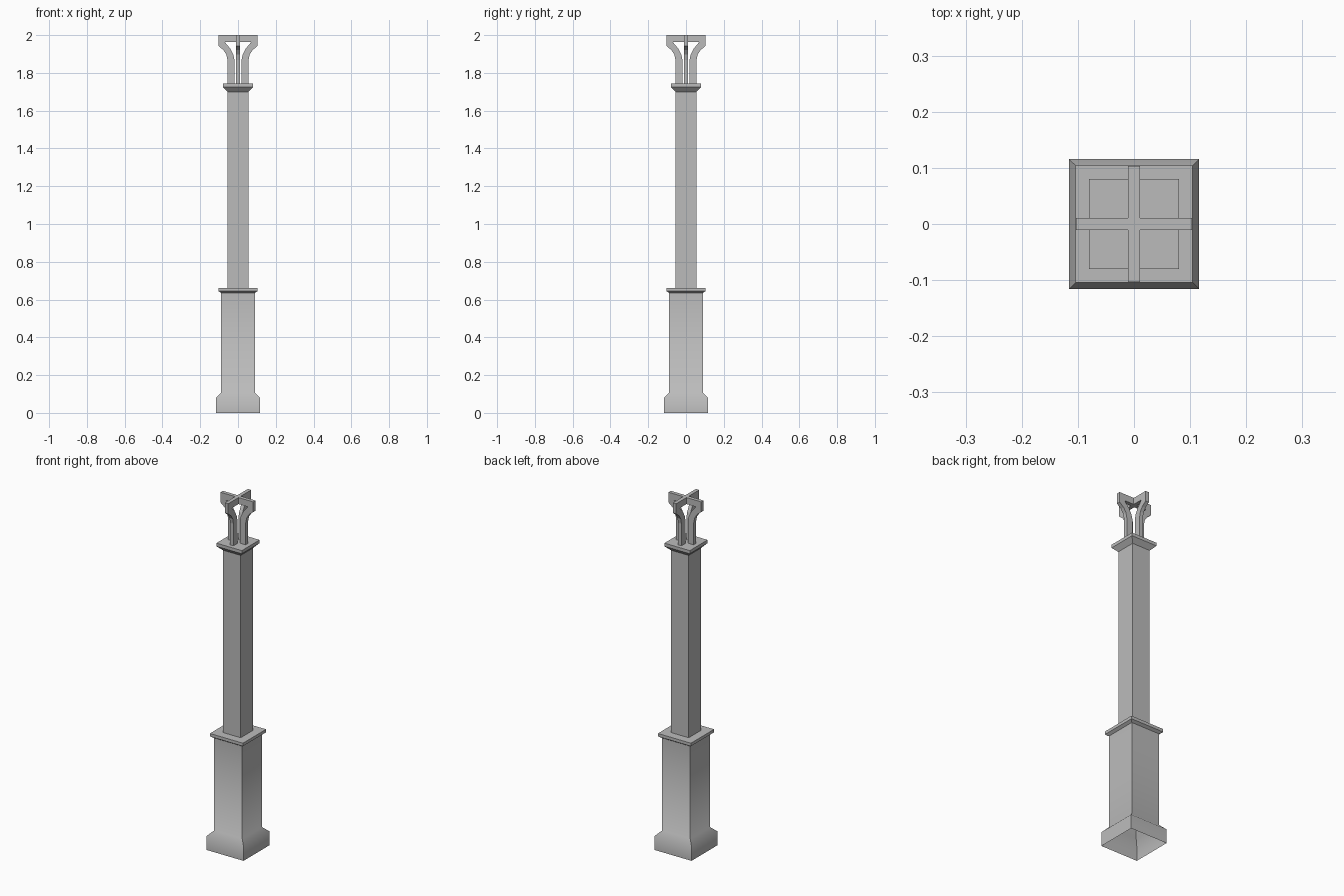
import bpy, bmesh, math
from mathutils import Matrix

if "Cube" in bpy.data.objects:
    bpy.data.objects.remove(bpy.data.objects["Cube"], do_unlink=True)

stone = bpy.data.materials.new("grey_stone")
stone.use_nodes = True
grey = (0.5, 0.5, 0.5, 1)
stone.diffuse_color = grey
stone.node_tree.nodes["Principled BSDF"].inputs["Base Color"].default_value = grey


def finish(name, bm):
    bmesh.ops.recalc_face_normals(bm, faces=bm.faces)
    mesh = bpy.data.meshes.new(name)
    bm.to_mesh(mesh)
    bm.free()
    mesh.materials.append(stone)
    obj = bpy.data.objects.new(name, mesh)
    bpy.context.collection.objects.link(obj)
    return obj


def square_stack(name, profile, top=True):
    """Loft square rings given as (half width, height); open underneath."""
    bm = bmesh.new()
    rings = [[bm.verts.new((sx * w, sy * w, z))
              for sx, sy in ((-1, -1), (1, -1), (1, 1), (-1, 1))]
             for w, z in profile]
    for low, high in zip(rings, rings[1:]):
        for i in range(4):
            j = (i + 1) % 4
            bm.faces.new((low[i], low[j], high[j], high[i]))
    if top:
        bm.faces.new(rings[-1])
    return finish(name, bm)


# Pedestal with softly shaded foot, then its cap, the shaft and the capital
pedestal = square_stack("pedestal", [(0.116, 0), (0.116, 0.08), (0.089, 0.107), (0.089, 0.635)], top=False)
square_stack("pedestal_cap", [(0.089, 0.635), (0.104, 0.645), (0.104, 0.662)])
square_stack("shaft", [(0.056, 0.662), (0.056, 1.7)], top=False)
square_stack("capital", [(0.056, 1.7), (0.08, 1.725), (0.08, 1.743)])

bpy.ops.object.select_all(action="DESELECT")
pedestal.select_set(True)
bpy.context.view_layer.objects.active = pedestal
bpy.ops.object.shade_smooth_by_angle(angle=math.radians(60))

# Four curved brackets carrying a cross-shaped top
T = 0.0105
outline = [(T, 2), (0.103, 2), (0.103, 1.942), (0.077, 1.921), (0.062, 1.898),
           (0.056, 1.868), (0.056, 1.743), (0.0185, 1.743), (0.0185, 1.868),
           (0.025, 1.898), (0.041, 1.929), (0.07, 1.963), (T, 1.963)]
for n, side in enumerate(("left", "back", "right", "front")):
    bm = bmesh.new()
    face = bm.faces.new([bm.verts.new((x, -T, z)) for x, z in outline])
    ext = bmesh.ops.extrude_face_region(bm, geom=[face])
    moved = [v for v in ext["geom"] if isinstance(v, bmesh.types.BMVert)]
    bmesh.ops.translate(bm, verts=moved, vec=(0, 2 * T, 0))
    bmesh.ops.rotate(bm, verts=bm.verts, matrix=Matrix.Rotation(n * math.pi / 2, 3, "Z"))
    finish("bracket_" + side, bm)

# Block where the brackets meet
bm = bmesh.new()
bmesh.ops.create_cube(bm, size=1)
bmesh.ops.scale(bm, verts=bm.verts, vec=(2 * T, 2 * T, 0.037))
bmesh.ops.translate(bm, verts=bm.verts, vec=(0, 0, 1.9815))
finish("bracket_hub", bm)
